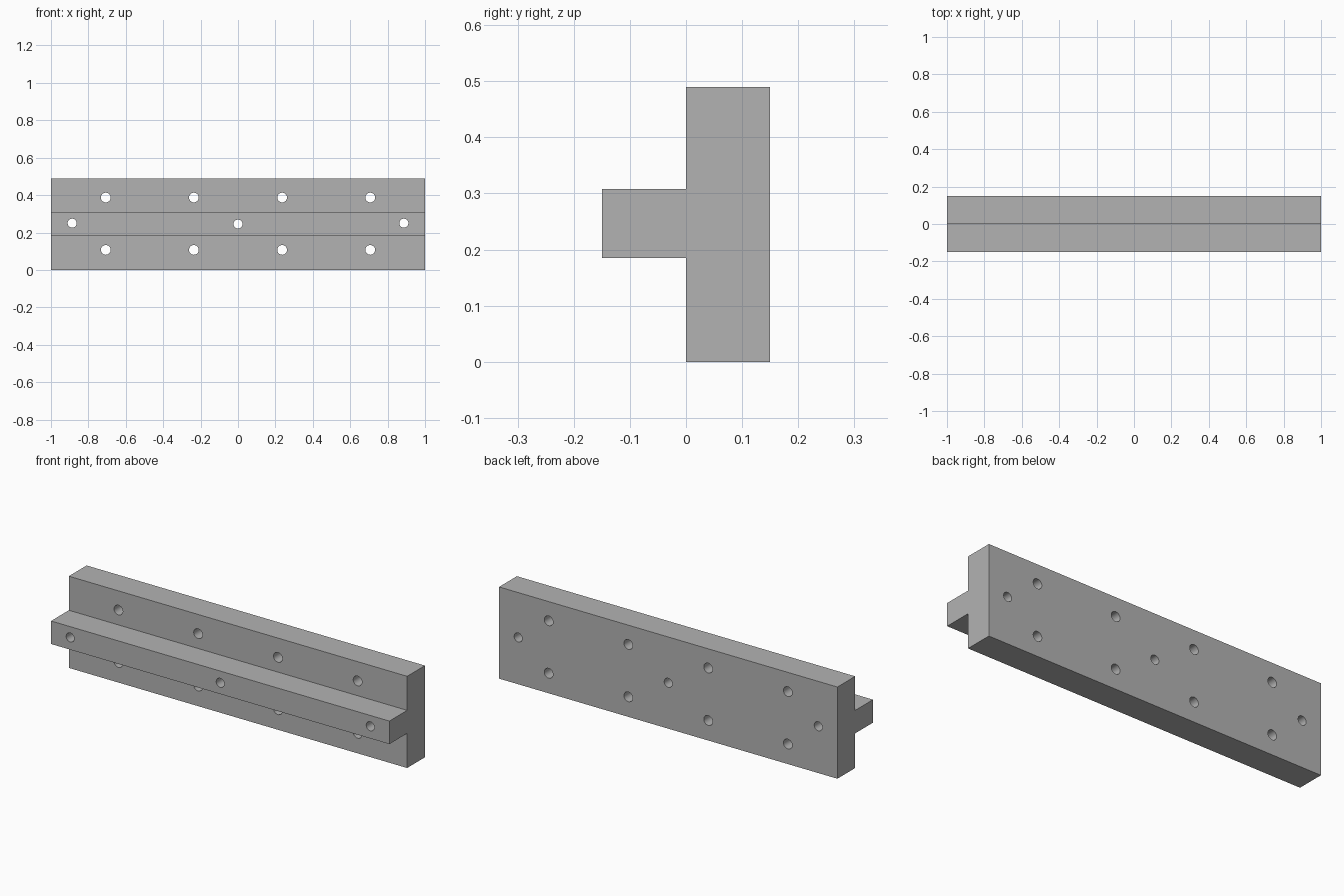
import bpy
import bmesh
import math
from mathutils import Matrix

cube = bpy.data.objects.get("Cube")
if cube:
    bpy.data.objects.remove(cube, do_unlink=True)

# Plain grey finish
grey = bpy.data.materials.new("plain_grey")
grey.use_nodes = True
colour = (0.45, 0.45, 0.45, 1)
grey.diffuse_color = colour
grey.node_tree.nodes["Principled BSDF"].inputs["Base Color"].default_value = colour


def make_object(name, bm):
    bmesh.ops.recalc_face_normals(bm, faces=bm.faces)
    mesh = bpy.data.meshes.new(name)
    bm.to_mesh(mesh)
    bm.free()
    mesh.materials.append(grey)
    obj = bpy.data.objects.new(name, mesh)
    bpy.context.collection.objects.link(obj)
    return obj


# T-shaped rail: a (y, z) profile extruded along x
profile = [(0.15, 0), (0.15, 0.49), (0, 0.49), (0, 0.308),
           (-0.15, 0.308), (-0.15, 0.185), (0, 0.185), (0, 0)]
bm = bmesh.new()
end = bm.faces.new([bm.verts.new((-1, y, z)) for y, z in profile])
side = bmesh.ops.extrude_face_region(bm, geom=[end])
moved = [v for v in side["geom"] if isinstance(v, bmesh.types.BMVert)]
bmesh.ops.translate(bm, verts=moved, vec=(2, 0, 0))
rail = make_object("t_rail", bm)

# Bolt holes: two rows in the plate, three through the rib
holes = [(x, z, 0.026) for x in (-0.707, -0.236, 0.236, 0.707)
         for z in (0.107, 0.387)]
holes += [(-0.887, 0.25, 0.024), (0, 0.245, 0.024), (0.887, 0.25, 0.024)]
bm = bmesh.new()
for x, z, radius in holes:
    place = Matrix.Translation((x, 0, z)) @ Matrix.Rotation(math.pi / 2, 4, "X")
    bmesh.ops.create_cone(bm, cap_ends=True, segments=32, radius1=radius,
                          radius2=radius, depth=0.5, matrix=place)
cutter = make_object("hole_cutter", bm)
cutter.hide_render = True
cutter.hide_set(True)

# Drill the rail
drill = rail.modifiers.new("bolt_holes", "BOOLEAN")
drill.operation = "DIFFERENCE"
drill.solver = "EXACT"
drill.object = cutter
bpy.context.view_layer.objects.active = rail
rail.select_set(True)
bpy.ops.object.modifier_apply(modifier=drill.name)
bpy.data.objects.remove(cutter, do_unlink=True)
bpy.ops.object.shade_smooth_by_angle(angle=math.radians(30))
